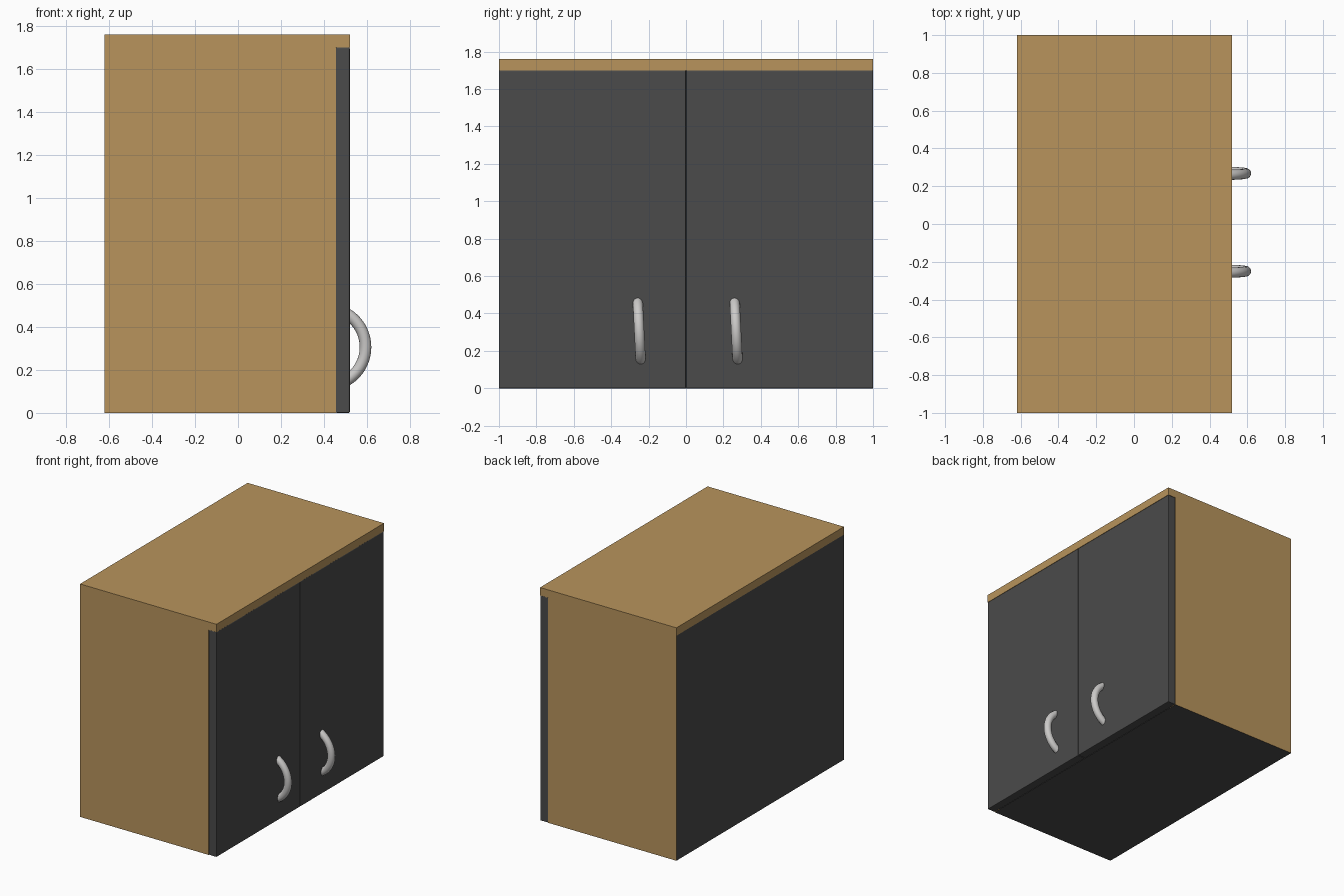
import bpy, bmesh, math
from mathutils import Vector

if "Cube" in bpy.data.objects:
    bpy.data.objects.remove(bpy.data.objects["Cube"])


def material(name, rgb):
    m = bpy.data.materials.new(name)
    m.diffuse_color = (*rgb, 1)
    m.use_nodes = True
    m.node_tree.nodes["Principled BSDF"].inputs["Base Color"].default_value = m.diffuse_color
    return m


WOOD = material("oak wood", (0.479, 0.296, 0.107))
DARK = material("charcoal", (0.069, 0.069, 0.069))
METAL = material("brushed metal", (0.6, 0.59, 0.58))


def finish(bm, name, mats):
    me = bpy.data.meshes.new(name)
    bmesh.ops.recalc_face_normals(bm, faces=bm.faces)
    bm.to_mesh(me)
    bm.free()
    for m in mats:
        me.materials.append(m)
    ob = bpy.data.objects.new(name, me)
    bpy.context.collection.objects.link(ob)
    return ob


def box(name, lo, hi, mats, bevel=0):
    bm = bmesh.new()
    bmesh.ops.create_cube(bm, size=1)
    lo, hi = Vector(lo), Vector(hi)
    for v in bm.verts:
        v.co = Vector((a + b) / 2 + c * (b - a) for a, b, c in zip(lo, hi, v.co))
    if bevel:
        bmesh.ops.bevel(bm, geom=bm.edges[:], offset=bevel, segments=2,
                        profile=0.5, affect='EDGES')
    bm.normal_update()
    # a second material goes on the back and underside
    if len(mats) > 1:
        for f in bm.faces:
            if f.normal.x < -0.5 or f.normal.z < -0.5:
                f.material_index = 1
    return finish(bm, name, mats)


BACK, BODY, FRONT = -0.62, 0.455, 0.52
HEIGHT, DOOR_TOP, T = 1.76, 1.70, 0.06

# carcass
box("top_panel", (BACK, -1, DOOR_TOP), (FRONT, 1, HEIGHT), [WOOD])
for side, s in (("left", -1), ("right", 1)):
    y0, y1 = sorted((s, s * (1 - T)))
    box(side + "_side_panel", (BACK, y0, 0), (BODY, y1, DOOR_TOP), [WOOD, DARK])
box("bottom_panel", (BACK, -1 + T, 0), (BODY, 1 - T, T), [DARK])
box("back_panel", (BACK, -1 + T, T), (BACK + 0.03, 1 - T, DOOR_TOP), [DARK])


def handle(name, y, steps=24, sides=16, r=0.027, R=0.18):
    """Round bar swept along an arc, leaning slightly sideways."""
    bm = bmesh.new()
    rings = []
    for i in range(steps + 1):
        a = math.radians(-60 + 120 * i / steps)
        ring = []
        for j in range(sides):
            b = 2 * math.pi * j / sides
            rad = R + r * math.cos(b)
            z = rad * math.sin(a)
            ring.append(bm.verts.new((0.413 + rad * math.cos(a),
                                      y + r * math.sin(b) - 0.05 * z,
                                      0.306 + z)))
        rings.append(ring)
    for p, q in zip(rings, rings[1:]):
        for j in range(sides):
            k = (j + 1) % sides
            bm.faces.new((p[j], p[k], q[k], q[j]))
    bm.faces.new(rings[0])
    bm.faces.new(rings[-1])
    ob = finish(bm, name, [METAL])
    bpy.ops.object.select_all(action='DESELECT')
    bpy.context.view_layer.objects.active = ob
    ob.select_set(True)
    bpy.ops.object.shade_smooth_by_angle(angle=math.radians(40))


# doors and handles
for side, y0, y1, hy in (("left", -1, -0.001, -0.25), ("right", 0.001, 1, 0.268)):
    box(side + "_door", (BODY, y0, 0), (FRONT, y1, DOOR_TOP), [DARK], 0.005)
    handle(side + "_handle", hy)
